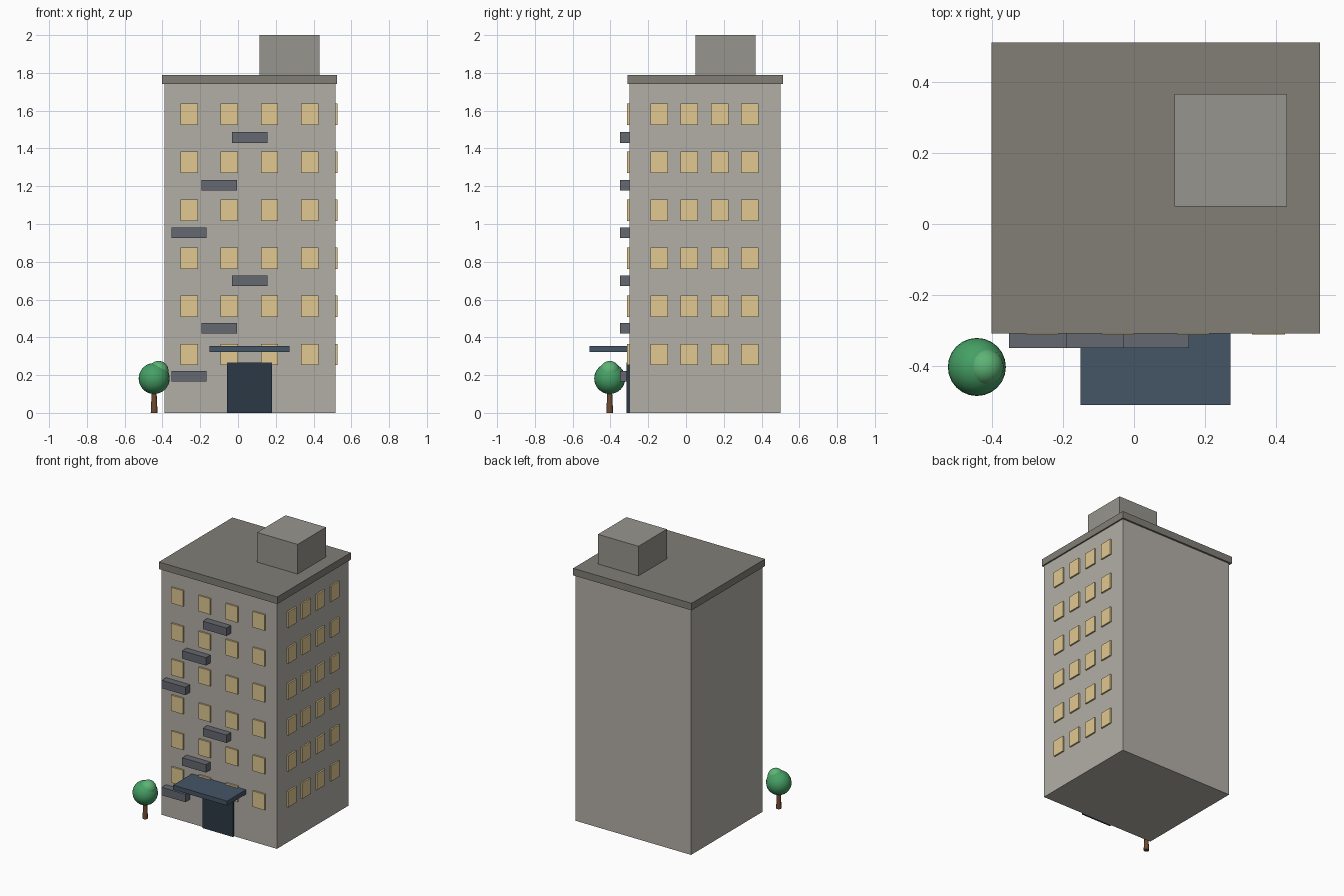
import bpy, math

if "Cube" in bpy.data.objects:
    bpy.data.objects.remove(bpy.data.objects["Cube"])


def material(name, rgb):
    m = bpy.data.materials.new(name)
    m.diffuse_color = (*rgb, 1)
    m.use_nodes = True
    m.node_tree.nodes["Principled BSDF"].inputs["Base Color"].default_value = m.diffuse_color
    return m


WALL = material("wall", (0.45, 0.43, 0.39))
ROOF = material("roof", (0.22, 0.21, 0.18))
UNIT = material("roof_unit", (0.31, 0.30, 0.27))
GLASS = material("window_glow", (0.75, 0.58, 0.28))
BALCONY = material("balcony", (0.13, 0.14, 0.16))
DOOR = material("door", (0.025, 0.04, 0.06))
CANOPY = material("canopy", (0.06, 0.09, 0.13))
BARK = material("bark", (0.16, 0.07, 0.03))
LEAF = material("leaf", (0.06, 0.35, 0.13))
LEAF_LIGHT = material("leaf_light", (0.11, 0.45, 0.18))


def box(name, x, y, z, mat):
    """Box from (min, max) ranges on each axis."""
    bpy.ops.mesh.primitive_cube_add(size=1, location=[sum(r) / 2 for r in (x, y, z)])
    o = bpy.context.object
    o.name = name
    o.scale = [r[1] - r[0] for r in (x, y, z)]
    bpy.ops.object.transform_apply(location=False, rotation=False, scale=True)
    o.data.materials.append(mat)
    return o


def ball(name, loc, r, mat):
    bpy.ops.mesh.primitive_uv_sphere_add(segments=24, ring_count=16, radius=r, location=loc)
    o = bpy.context.object
    o.name = name
    o.data.materials.append(mat)
    bpy.ops.object.shade_smooth()


# Tower, roof slab and roof unit
box("tower", (-0.39, 0.515), (-0.30, 0.50), (0, 1.74), WALL)
box("roof_slab", (-0.403, 0.525), (-0.31, 0.513), (1.74, 1.79), ROOF)
box("roof_unit", (0.115, 0.432), (0.05, 0.368), (1.79, 2.0), UNIT)

# Windows on the front and right walls, one balcony per floor
W, H = 0.046, 0.056
for floor in range(6):
    zc = 0.31 + floor * 0.2542
    z = (zc - H, zc + H)
    for i in range(4):
        xc = -0.259 + i * 0.213
        yc = -0.142 + i * 0.16
        box(f"front_window_{floor}_{i}", (xc - W, xc + W), (-0.312, -0.29), z, GLASS)
        box(f"side_window_{floor}_{i}", (0.505, 0.526), (yc - W, yc + W), z, GLASS)
    bx = -0.26 + (floor % 3) * 0.161
    bz = 0.195 + floor * 0.2526
    box(f"balcony_{floor}", (bx - 0.093, bx + 0.093), (-0.35, -0.295),
        (bz - 0.028, bz + 0.028), BALCONY)

# Entrance
box("door", (-0.058, 0.18), (-0.315, -0.29), (0, 0.268), DOOR)
box("canopy", (-0.151, 0.273), (-0.511, -0.30), (0.322, 0.354), CANOPY)

# Tree
bpy.ops.mesh.primitive_cone_add(vertices=8, radius1=0.018, radius2=0.012, depth=0.13,
                                location=(-0.444, -0.404, 0.065))
trunk = bpy.context.object
trunk.name = "tree_trunk"
trunk.data.materials.append(BARK)
bpy.ops.object.shade_smooth_by_angle(angle=math.radians(50))
ball("tree_crown", (-0.444, -0.404, 0.182), 0.082, LEAF)
ball("tree_crown_top", (-0.421, -0.404, 0.222), 0.053, LEAF_LIGHT)
